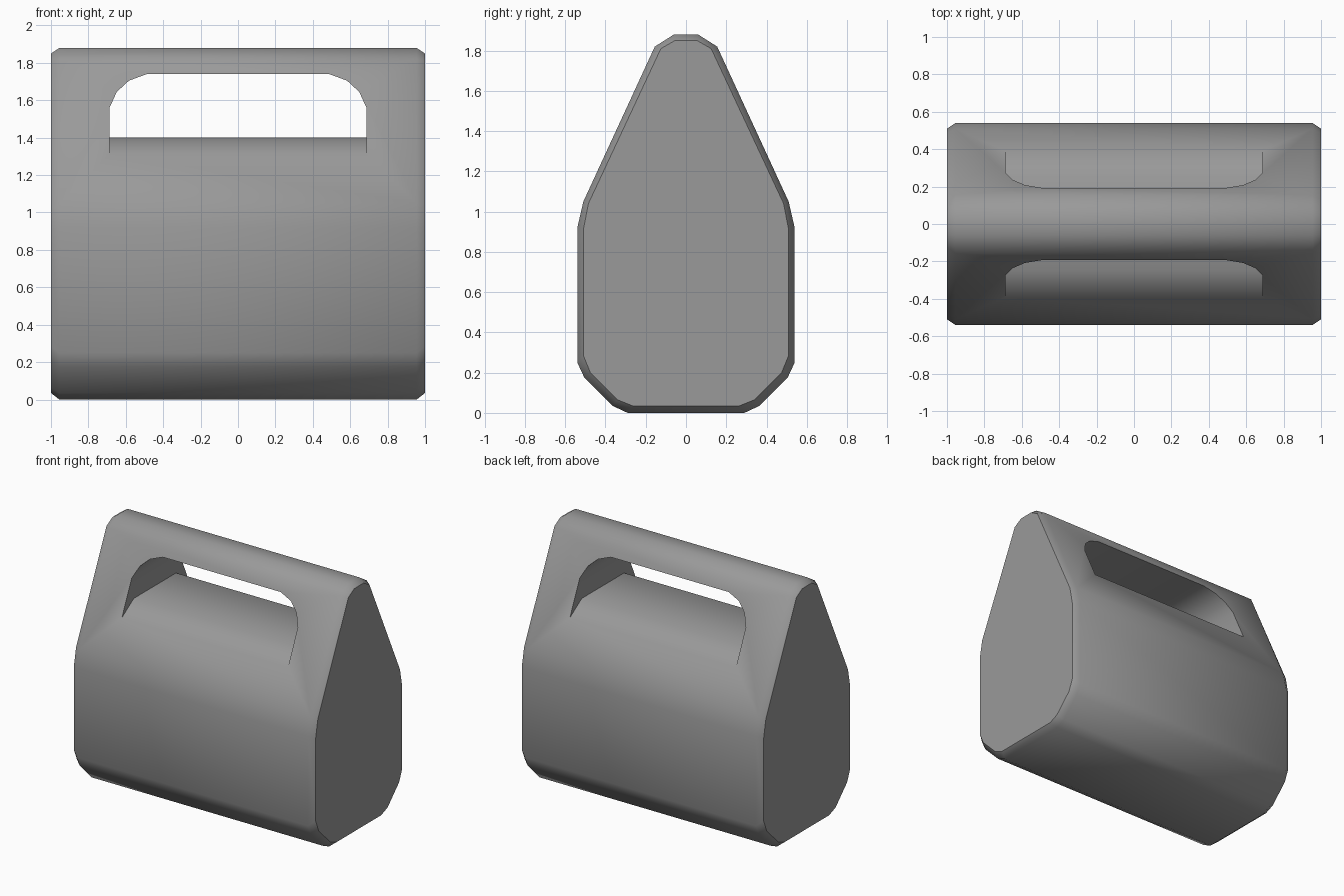
import bpy
import bmesh
from math import radians

cube = bpy.data.objects.get("Cube")
if cube:
    bpy.data.objects.remove(cube, do_unlink=True)


def make_material(name, rgb):
    mat = bpy.data.materials.new(name)
    mat.use_nodes = True
    mat.diffuse_color = (*rgb, 1)
    mat.node_tree.nodes["Principled BSDF"].inputs["Base Color"].default_value = (*rgb, 1)
    return mat


def loft(name, sections, mat):
    """Closed solid through a list of matching rings of points."""
    bm = bmesh.new()
    rings = [[bm.verts.new(p) for p in ring] for ring in sections]
    for a, b in zip(rings, rings[1:]):
        for i in range(len(a)):
            j = (i + 1) % len(a)
            bm.faces.new((a[i], a[j], b[j], b[i]))
    bm.faces.new(rings[0])
    bm.faces.new(rings[-1])
    bmesh.ops.recalc_face_normals(bm, faces=bm.faces)
    mesh = bpy.data.meshes.new(name)
    bm.to_mesh(mesh)
    bm.free()
    mesh.materials.append(mat)
    obj = bpy.data.objects.new(name, mesh)
    bpy.context.collection.objects.link(obj)
    return obj


def mirrored(half):
    return half + [(-u, v) for u, v in reversed(half)]


grey = make_material("mid grey", (0.32, 0.32, 0.32))

# Carrier body: rounded profile with chamfered ends
outer = mirrored([(0.29, 0), (0.365, 0.035), (0.505, 0.175), (0.54, 0.25),
                  (0.54, 0.92), (0.51, 1.05), (0.155, 1.82), (0.06, 1.88)])
inner = mirrored([(0.265, 0.035), (0.34, 0.065), (0.475, 0.2), (0.51, 0.285),
                  (0.51, 0.91), (0.485, 1.04), (0.125, 1.81), (0.055, 1.85)])
stations = [(-1, inner), (-0.955, outer), (0.955, outer), (1, inner)]
body = loft("carrier_body", [[(x, y, z) for y, z in ring] for x, ring in stations], grey)

# Handle opening: arched through-cut with a floor that slopes off front and back
arch = [(0.687, 1.56), (0.648, 1.645), (0.583, 1.705), (0.487, 1.74)]
floor = [(-0.6, 1.175), (-0.25, 1.4), (0.25, 1.4), (0.6, 1.175)]
cutter = loft("handle_cutter",
              [[(x, y, z) for x, z in mirrored([(0.687, low)] + arch)] for y, low in floor],
              grey)
cutter.hide_render = True

cut = body.modifiers.new("handle_opening", "BOOLEAN")
cut.operation = "DIFFERENCE"
cut.solver = "EXACT"
cut.object = cutter

bpy.ops.object.select_all(action="DESELECT")
body.select_set(True)
bpy.context.view_layer.objects.active = body
bpy.ops.object.modifier_apply(modifier=cut.name)
bpy.data.objects.remove(cutter, do_unlink=True)

# Smooth sides, crisp end panels and opening rim
bpy.ops.object.shade_smooth_by_angle(angle=radians(48))
